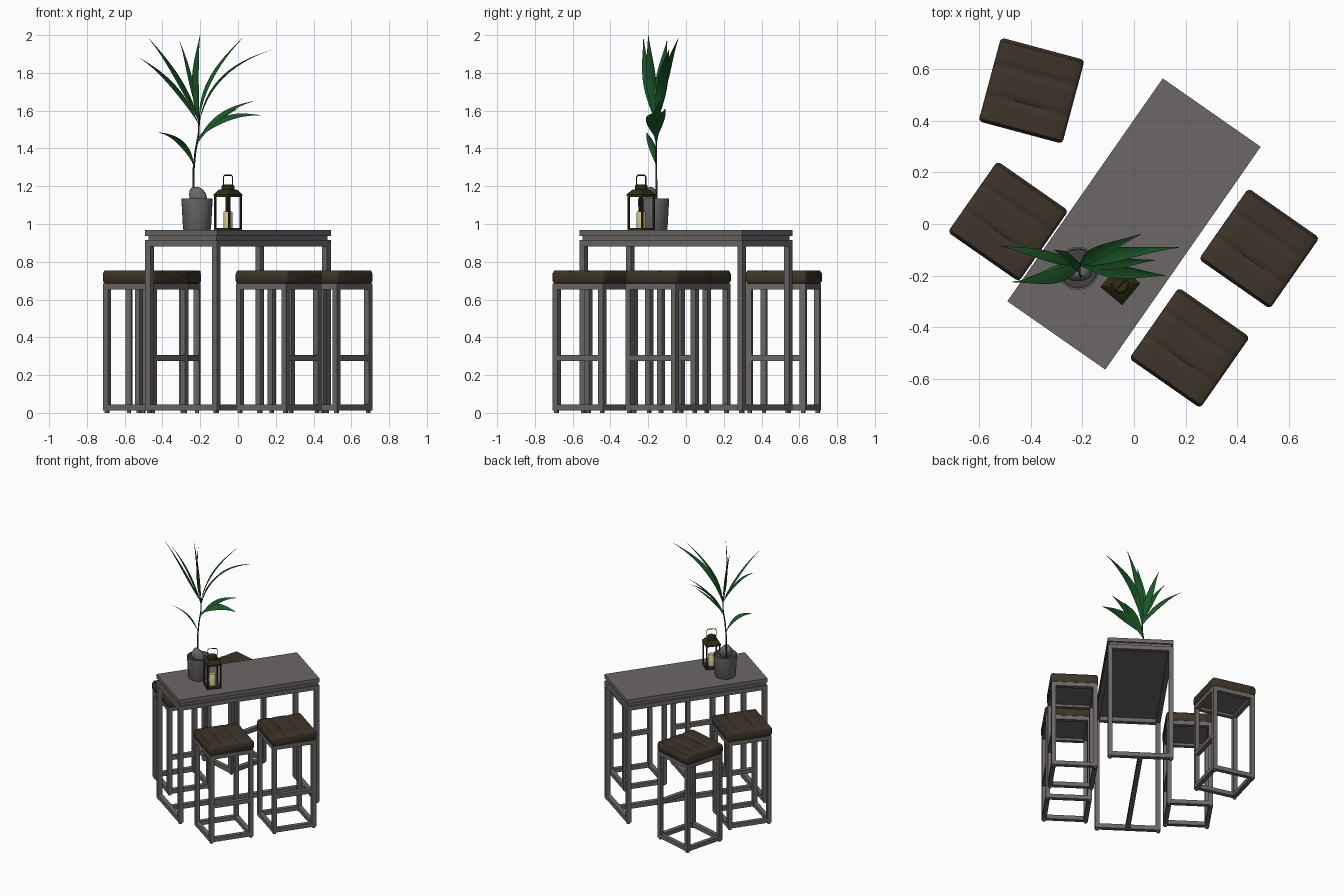
import bpy, bmesh, math
from mathutils import Matrix, Vector

cube = bpy.data.objects.get("Cube")
if cube:
    bpy.data.objects.remove(cube, do_unlink=True)


def material(name, rgb):
    m = bpy.data.materials.new(name)
    m.use_nodes = True
    m.diffuse_color = (*rgb, 1)
    node = m.node_tree.nodes["Principled BSDF"]
    node.inputs["Base Color"].default_value = (*rgb, 1)
    node.inputs["Roughness"].default_value = 0.7
    return m


GREY = material("warm grey wood", (0.15, 0.135, 0.135))
BROWN = material("dark brown leather", (0.047, 0.034, 0.021))
STONE = material("grey stone", (0.15, 0.14, 0.14))
SOIL = material("dark soil", (0.06, 0.055, 0.05))
LEAF = material("leaf green", (0.012, 0.1, 0.022))
STEM = material("stem green", (0.02, 0.06, 0.02))
BRASS = material("dark olive metal", (0.03, 0.028, 0.008))
WAX = material("pale yellow wax", (0.62, 0.55, 0.25))


def finish(name, bm, mat, loc=(0, 0, 0), angle=0, smooth=False):
    """Turn a bmesh into a placed, coloured object."""
    bmesh.ops.recalc_face_normals(bm, faces=bm.faces)
    mesh = bpy.data.meshes.new(name)
    bm.to_mesh(mesh)
    bm.free()
    mesh.materials.append(mat)
    obj = bpy.data.objects.new(name, mesh)
    bpy.context.collection.objects.link(obj)
    obj.location = loc
    obj.rotation_euler.z = math.radians(angle)
    if smooth:
        bpy.ops.object.select_all(action='DESELECT')
        obj.select_set(True)
        bpy.context.view_layer.objects.active = obj
        bpy.ops.object.shade_smooth_by_angle(angle=math.radians(40))
    return obj


def box(bm, size, centre):
    mat = Matrix.Translation(centre) @ Matrix.Diagonal((*size, 1))
    bmesh.ops.create_cube(bm, size=1, matrix=mat)


def loft(bm, rings, cap=True):
    """Bridge equal-length rings of points."""
    loops = [[bm.verts.new(p) for p in ring] for ring in rings]
    n = len(loops[0])
    for a, b in zip(loops, loops[1:]):
        for i in range(n):
            j = (i + 1) % n
            bm.faces.new((a[i], a[j], b[j], b[i]))
    if cap:
        bm.faces.new(loops[0])
        bm.faces.new(loops[-1])


def turned(name, profile, mat, loc, sides=32, angle=0, smooth=True):
    """Loft circles through a (radius, height) profile."""
    bm = bmesh.new()
    rings = [[(r * math.cos(math.tau * i / sides), r * math.sin(math.tau * i / sides), z)
              for i in range(sides)] for r, z in profile]
    loft(bm, rings)
    return finish(name, bm, mat, loc, angle, smooth)


def corner_legs(bm, w, d, tube, top):
    for sx in (-1, 1):
        for sy in (-1, 1):
            x, y = sx * (w - tube) / 2, sy * (d - tube) / 2
            box(bm, (tube, tube, top - 0.012), (x, y, (top + 0.012) / 2))
            box(bm, (tube * 0.6, tube * 0.6, 0.014), (x, y, 0.007))


def rails(bm, w, d, tube, z, along_x=(-1, 1), along_y=(-1, 1)):
    for s in along_x:
        box(bm, (w - 2 * tube, tube, tube), (0, s * (d - tube) / 2, z))
    for s in along_y:
        box(bm, (tube, d - 2 * tube, tube), (s * (w - tube) / 2, 0, z))


# Table: top board, recessed spacer and tube frame
TURN = -34.9
W, D, T = 0.463, 1.053, 0.033
bm = bmesh.new()
box(bm, (W, D, 0.03), (0, 0, 0.952))
finish("table_top", bm, GREY, angle=TURN)
bm = bmesh.new()
box(bm, (W - 0.024, D - 0.024, 0.026), (0, 0, 0.926))
finish("table_spacer", bm, GREY, angle=TURN)
bm = bmesh.new()
corner_legs(bm, W, D, T, 0.915)
rails(bm, W, D, T, 0.8985)
rails(bm, W, D, T, 0.0285, along_y=())
box(bm, (T, D - 2 * T, T), (0, 0, 0.0285))
finish("table_frame", bm, GREY, angle=TURN)


def cushion(loc, angle):
    """Padded seat with two sewn grooves running across it."""
    half, top = 0.168, 0.07
    count = 14
    rings = []
    for x, inset in ((-half, 0.014), (-half + 0.004, 0.005), (-half + 0.014, 0), (-0.1, 0), (-0.04, 0),
                     (0.04, 0), (0.1, 0), (half - 0.014, 0), (half - 0.004, 0.005), (half, 0.014)):
        e = half - inset
        dip = 0.005 + 0.004 * math.cos(x / half * math.pi / 2)
        ring = [(x, -e + 0.01, inset * 0.6), (x, -e, 0.012 + inset * 0.5), (x, -e, top - 0.016 - inset)]
        for i in range(count * 2 + 1):
            y = (i / count - 1) * (e - 0.012)
            groove = sum(math.exp(-((y - s) / 0.011) ** 2) for s in (-0.058, 0.062))
            ring.append((x, y, top - inset - dip * groove))
        ring += [(x, e, top - 0.016 - inset), (x, e, 0.012 + inset * 0.5), (x, e - 0.01, inset * 0.6)]
        rings.append(ring)
    bm = bmesh.new()
    loft(bm, rings)
    finish("stool_cushion", bm, BROWN, loc, angle, True)


# Stools: tube frame, seat board, footrest and cushion
S, ST = 0.325, 0.031
for x, y, angle in ((-0.397, 0.517, -15), (-0.488, 0.01, TURN),
                    (0.485, -0.095, TURN), (0.215, -0.48, TURN)):
    bm = bmesh.new()
    corner_legs(bm, S, S, ST, 0.685)
    rails(bm, S, S, ST, 0.6695)
    rails(bm, S, S, ST, 0.0285)
    rails(bm, S, S, ST, 0.29, along_x=(), along_y=(1,))
    box(bm, (S - 2 * ST, S - 2 * ST, 0.012), (0, 0, 0.678))
    finish("stool_frame", bm, GREY, (x, y, 0), angle)
    cushion((x, y, 0.685), angle)

# Plant pot with soil and a rounded rock
POT = (-0.217, -0.172, 0.967)
turned("plant_pot", [(0.07, 0), (0.074, 0.006), (0.083, 0.168), (0.076, 0.168), (0.074, 0.135)], STONE, POT)
turned("pot_soil", [(0.073, 0.134), (0.075, 0.142)], SOIL, POT)
bm = bmesh.new()
bmesh.ops.create_icosphere(bm, subdivisions=3, radius=1)
for v in bm.verts:
    v.co *= 1 + 0.09 * math.sin(3 * v.co.x + 1) * math.cos(4 * v.co.y + 2 * v.co.z)
    v.co = Vector((v.co.x * 0.05, v.co.y * 0.036, v.co.z * 0.05 - v.co.x * 0.012))
finish("pot_rock", bm, STONE, (-0.212, -0.187, 1.145), 0, True)

# Stem
curve = bpy.data.curves.new("plant_stem", 'CURVE')
curve.dimensions = '3D'
curve.bevel_depth = 0.005
curve.bevel_resolution = 1
path = [(-0.236, 1.08), (-0.236, 1.28), (-0.226, 1.38), (-0.208, 1.48), (-0.206, 1.58)]
spline = curve.splines.new('POLY')
spline.points.add(len(path) - 1)
for p, (x, z) in zip(spline.points, path):
    p.co = (x, -0.157, z, 1)
    p.radius = 1.2 - 0.6 * (z - 1.08)
curve.materials.append(STEM)
bpy.context.collection.objects.link(bpy.data.objects.new("plant_stem", curve))


def leaf(base, mid, tip, width, twist):
    """Folded blade along a bowed path through mid."""
    a, m, c = (Vector(p) for p in (base, mid, tip))
    b = 2 * m - (a + c) / 2
    bm, rows, steps = bmesh.new(), [], 12
    for i in range(steps + 1):
        t = i / steps
        p = a * (1 - t) ** 2 + b * 2 * t * (1 - t) + c * t * t
        tan = ((b - a) * (1 - t) + (c - b) * t).normalized()
        flat = tan.cross(Vector((0, 1, 0))).normalized()
        side = Vector((0, 1, 0)) * math.cos(twist) + flat * math.sin(twist)
        h = 0.0015 + width / 2 * max(0, math.sin(math.pi * t ** 0.85)) ** 1.3
        fold = tan.cross(side) * h * 0.3
        rows.append([bm.verts.new(q) for q in (p - side * h + fold, p, p + side * h + fold)])
    for r, s in zip(rows, rows[1:]):
        for k in (0, 1):
            bm.faces.new((r[k], r[k + 1], s[k + 1], s[k]))
    finish("plant_leaf", bm, LEAF, smooth=True)


Y = -0.157
for base, mid, tip, width, twist in (
        ((-0.234, Y, 1.31), (-0.295, -0.18, 1.43), (-0.42, -0.21, 1.485), 0.05, 0.6),
        ((-0.22, Y, 1.42), (-0.09, -0.15, 1.565), (0.08, -0.14, 1.65), 0.05, 0.5),
        ((-0.215, Y, 1.45), (-0.06, -0.18, 1.55), (0.12, -0.2, 1.575), 0.06, 0.5),
        ((-0.212, Y, 1.45), (-0.1, -0.13, 1.55), (0.0, -0.11, 1.61), 0.05, 0.5),
        ((-0.206, Y, 1.53), (-0.08, -0.12, 1.77), (0.175, -0.09, 1.92), 0.055, 0.15),
        ((-0.206, Y, 1.55), (-0.135, -0.11, 1.77), (0.025, -0.04, 1.985), 0.05, 0.4),
        ((-0.206, Y, 1.53), (-0.218, -0.18, 1.77), (-0.2, -0.2, 2.0), 0.062, 0.6),
        ((-0.206, Y, 1.55), (-0.245, -0.13, 1.77), (-0.31, -0.1, 1.97), 0.055, 0.4),
        ((-0.206, Y, 1.54), (-0.305, -0.2, 1.76), (-0.47, -0.225, 1.98), 0.055, 0.5),
        ((-0.208, Y, 1.53), (-0.335, -0.12, 1.73), (-0.515, -0.085, 1.875), 0.05, 0.5)):
    leaf(base, mid, tip, width, twist)

# Lantern: cage, stepped roof, handle and candle
LAMP = (-0.053, -0.237, 0.967)
ANGLE = 50
L, P = 0.104, 0.009
bm = bmesh.new()
box(bm, (L, L, 0.012), (0, 0, 0.006))
rails(bm, L, L, P, 0.18)
for sx in (-1, 1):
    for sy in (-1, 1):
        box(bm, (P, P, 0.18), (sx * (L - P) / 2, sy * (L - P) / 2, 0.094))
finish("lantern_cage", bm, BRASS, LAMP, ANGLE)
turned("lantern_roof", [(0.078, 0.18), (0.078, 0.188), (0.052, 0.212), (0.044, 0.216)],
       BRASS, LAMP, 4, ANGLE + 45, False)
turned("lantern_chimney", [(0.034, 0.214), (0.034, 0.234), (0.026, 0.242)], BRASS, LAMP, 16, ANGLE)
curve = bpy.data.curves.new("lantern_handle", 'CURVE')
curve.dimensions = '3D'
curve.bevel_depth = 0.003
loop = [(-0.028, 0.228), (-0.034, 0.245), (-0.034, 0.282), (-0.026, 0.291),
        (0.026, 0.291), (0.034, 0.282), (0.034, 0.245), (0.028, 0.228)]
spline = curve.splines.new('POLY')
spline.points.add(len(loop) - 1)
for p, (x, z) in zip(spline.points, loop):
    p.co = (x, 0, z, 1)
curve.materials.append(BRASS)
handle = bpy.data.objects.new("lantern_handle", curve)
handle.location = LAMP
handle.rotation_euler.z = math.radians(ANGLE - 5)
bpy.context.collection.objects.link(handle)
turned("candle", [(0.024, 0.012), (0.024, 0.094), (0.021, 0.098)], WAX, LAMP, 20)
